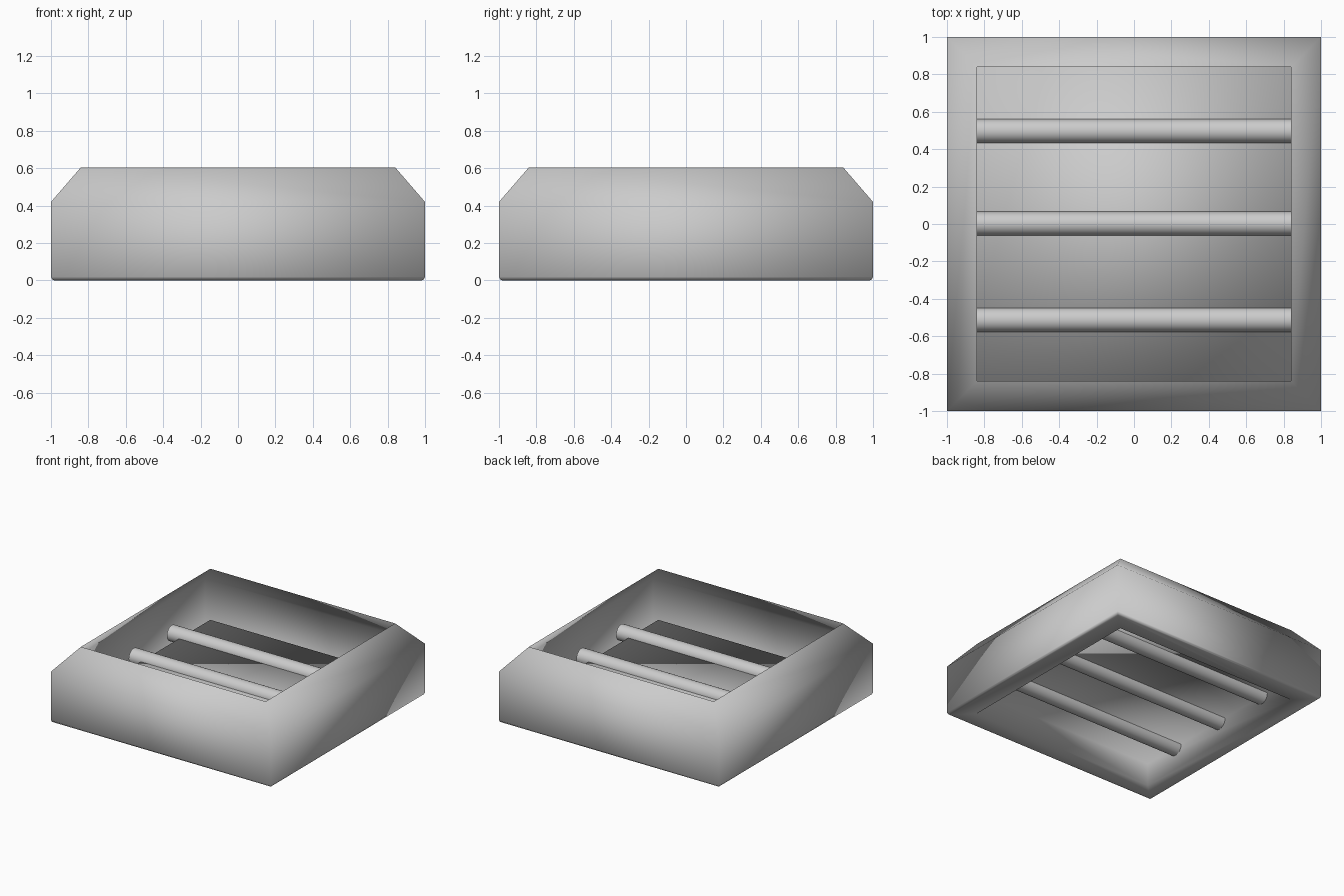
import bpy, bmesh, math

if "Cube" in bpy.data.objects:
    bpy.data.objects.remove(bpy.data.objects["Cube"])


def finish(bm, name):
    for f in bm.faces:
        f.smooth = True
    mesh = bpy.data.meshes.new(name)
    bm.to_mesh(mesh)
    bm.free()
    obj = bpy.data.objects.new(name, mesh)
    bpy.context.collection.objects.link(obj)
    return obj


def square_shell(name, profile):
    """Stack square rings of (half width, height) and close the last one."""
    bm = bmesh.new()
    signs = [(-1, -1), (1, -1), (1, 1), (-1, 1)]
    rings = [[bm.verts.new((sx * w, sy * w, z)) for sx, sy in signs] for w, z in profile]
    for a, b in zip(rings, rings[1:]):
        for i in range(4):
            j = (i + 1) % 4
            bm.faces.new((a[i], b[i], b[j], a[j]))
    bm.faces.new(rings[-1][::-1])
    return finish(bm, name)


# Open-topped housing: sloped rim, outer wall, rounded foot, underside ring
# and a raised floor panel set up inside the bottom opening
square_shell("housing", [
    (0.84, 0.605), (1.0, 0.42),
    (1.0, 0.02), (0.994, 0.006), (0.98, 0.0),
    (0.84, 0.0), (0.84, 0.185),
])

# Round bars half sunk into the floor panel
for n, y in enumerate((-0.513, 0.002, 0.497)):
    bpy.ops.mesh.primitive_cylinder_add(
        vertices=32, radius=0.064, depth=1.9,
        location=(0, y, 0.18), rotation=(0, math.pi / 2, 0))
    bar = bpy.context.object
    bar.name = f"cross_bar_{n + 1}"
    bpy.ops.object.shade_smooth_by_angle(angle=math.radians(40))
